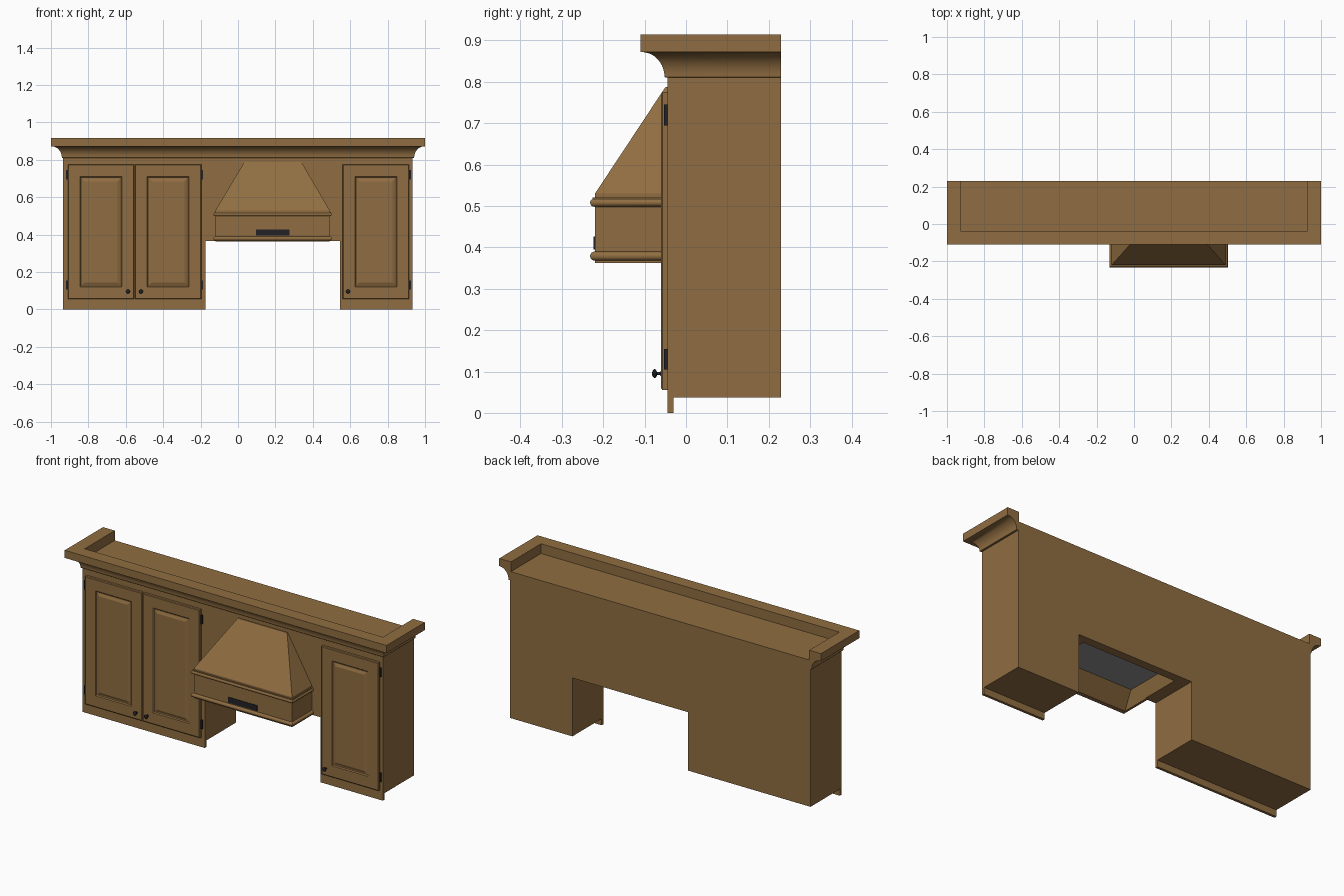
import bpy, bmesh, math

if "Cube" in bpy.data.objects:
    bpy.data.objects.remove(bpy.data.objects["Cube"])


def material(name, rgb):
    m = bpy.data.materials.new(name)
    m.diffuse_color = (*rgb, 1)
    m.use_nodes = True
    m.node_tree.nodes["Principled BSDF"].inputs["Base Color"].default_value = m.diffuse_color
    return m


WOOD = material("brown wood", (0.28, 0.155, 0.054))
BLACK = material("black metal", (0.016, 0.016, 0.02))
GREY = material("grey filter", (0.28, 0.28, 0.29))


def finish(name, bm, mat, smooth=False):
    bmesh.ops.recalc_face_normals(bm, faces=bm.faces)
    me = bpy.data.meshes.new(name)
    bm.to_mesh(me)
    bm.free()
    me.materials.append(mat)
    ob = bpy.data.objects.new(name, me)
    bpy.context.collection.objects.link(ob)
    if smooth:
        bpy.ops.object.select_all(action='DESELECT')
        bpy.context.view_layer.objects.active = ob
        ob.select_set(True)
        bpy.ops.object.shade_smooth_by_angle(angle=math.radians(35))
    return ob


def loft(name, rings, mat, smooth=False, closed=False, caps=True):
    """Skin a series of point rings; closed joins last ring to first."""
    bm = bmesh.new()
    vs = [[bm.verts.new(p) for p in r] for r in rings]
    n = len(vs[0])
    for a, b in zip(vs, vs[1:]):
        for i in range(n):
            j = (i + 1) % n
            bm.faces.new((a[i], a[j], b[j], b[i]))
    if caps:
        bm.faces.new(vs[0])
        bm.faces.new(vs[-1])
    return finish(name, bm, mat, smooth)


def rect(x0, x1, y0, y1, z):
    return [(x0, y0, z), (x1, y0, z), (x1, y1, z), (x0, y1, z)]


def box(name, x0, x1, y0, y1, z0, z1, mat):
    return loft(name, [rect(x0, x1, y0, y1, z0), rect(x0, x1, y0, y1, z1)], mat)


def u_sweep(name, x0, x1, yf, yb, profile, mat):
    """Sweep an (outward, z) profile round left side, front and right side, mitred."""
    rings = [[(x0 - o, yb, z) for o, z in profile],
             [(x0 - o, yf - o, z) for o, z in profile],
             [(x1 + o, yf - o, z) for o, z in profile],
             [(x1 + o, yb, z) for o, z in profile]]
    return loft(name, rings, mat, smooth=True)


def notched(name, y0, y1, bottom, top):
    """Cabinet slab with the cooker gap cut out of its lower edge."""
    pts = [(-.935, bottom), (-.175, bottom), (-.175, .365), (.545, .365),
           (.545, bottom), (.932, bottom), (.932, top), (-.935, top)]
    return loft(name, [[(x, y, z) for x, z in pts] for y in (y0, y1)], WOOD)


# cabinet carcass and the face frame with its hanging lip
body = notched("cabinet_body", -.03, .23, .037, .86)
frame = notched("face_frame", -.045, -.03, 0, .86)

# hood skirt and tapered top
skirt = box("hood_skirt", -.12, .49, -.22, -.035, .362, .53, WOOD)
loft("hood_taper", [rect(-.12, .49, -.22, -.04, .53),
                    rect(.033, .34, -.05, -.04, .787)], WOOD)

# tapered recess under the hood
cutter = loft("recess_cutter", [rect(-.11, .48, -.205, .185, .355),
                                rect(-.075, .445, -.11, .16, .44)], WOOD)
cutter.hide_render = True
for ob in (body, frame, skirt):
    mod = ob.modifiers.new("recess", 'BOOLEAN')
    mod.operation = 'DIFFERENCE'
    mod.solver = 'EXACT'
    mod.object = cutter
    bpy.context.view_layer.objects.active = ob
    bpy.ops.object.modifier_apply(modifier=mod.name)
bpy.data.objects.remove(cutter)
box("hood_filter", -.076, .446, -.112, .16, .434, .44, GREY)

# crown moulding with a concave cove
cove = [(.062 - .055 * math.cos(t), .812 + .06 * math.sin(t))
        for t in (math.pi / 2 * i / 10 for i in range(11))]
crown = [(-.008, .81), (.005, .81)] + cove + [(.065, .872), (.065, .915), (-.008, .915)]
u_sweep("crown_moulding", -.935, .935, -.045, .23, crown, WOOD)

# rounded bands round the hood
for name, z, h in (("upper_hood_band", .508, .01), ("lower_hood_band", .379, .011)):
    bead = [(-.004, z - h)] + [(.012 * math.cos(a), z + h * math.sin(a)) for a in
            (math.pi * (i / 8 - .5) for i in range(9))] + [(-.004, z + h)]
    u_sweep(name, -.12, .49, -.22, -.04, bead, WOOD)
ledge = [(-.004, .516), (.006, .516), (.006, .521), (-.004, .521)]
u_sweep("hood_ledge", -.12, .49, -.22, -.04, ledge, WOOD)

# dark control panel on the hood front
box("control_panel", .095, .275, -.223, -.215, .395, .426, BLACK)


def door(name, x0, x1, knob_x, hinge_x):
    # stepped front: eased edge, flat frame, groove, raised centre panel
    z0, z1 = .055, .775
    steps = [(0, -.044), (0, -.057), (.004, -.06), (.065, -.06), (.07, -.055),
             (.076, -.055), (.09, -.061)]
    loft(name, [[(x0 + d, y, z0 + d), (x1 - d, y, z0 + d),
                 (x1 - d, y, z1 - d), (x0 + d, y, z1 - d)] for d, y in steps], WOOD)
    for z, label in ((.105, "lower"), (.695, "upper")):
        box(f"{name}_{label}_hinge", hinge_x - .005, hinge_x + .005,
            -.053, -.044, z, z + .05, BLACK)
    # turned knob
    lathe = [(.007, -.059), (.004, -.063), (.004, -.070), (.010, -.073),
             (.011, -.077), (.007, -.081), (.002, -.082)]
    loft(f"{name}_knob", [[(knob_x + r * math.cos(math.tau * i / 16), y,
                            .095 + r * math.sin(math.tau * i / 16)) for i in range(16)]
                          for r, y in lathe], BLACK, smooth=True)


door("left_door", -.910, -.555, -.588, -.915)
door("middle_door", -.551, -.196, -.519, -.191)
door("right_door", .560, .915, .588, .919)
